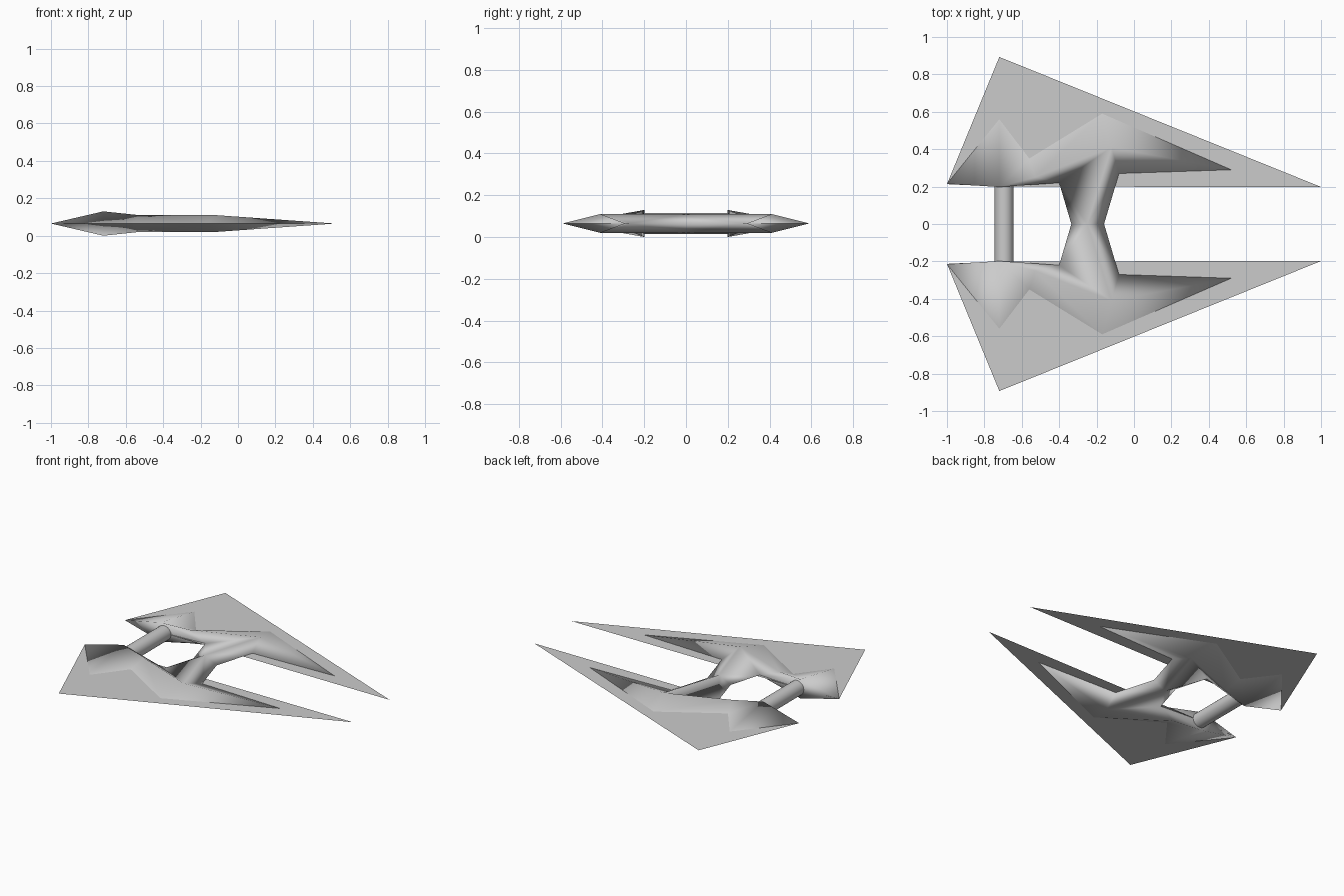
import bpy
import bmesh
import math

old = bpy.data.objects.get("Cube")
if old:
    bpy.data.objects.remove(old, do_unlink=True)

MID = 0.065  # height of the flat centre plane

grey = bpy.data.materials.new("hull grey")
grey.use_nodes = True
grey.diffuse_color = (0.6, 0.6, 0.6, 1)
grey.node_tree.nodes["Principled BSDF"].inputs["Base Color"].default_value = (0.6, 0.6, 0.6, 1)


def add_object(name, bm, mirror=True):
    mesh = bpy.data.meshes.new(name)
    bm.to_mesh(mesh)
    bm.free()
    mesh.materials.append(grey)
    obj = bpy.data.objects.new(name, mesh)
    bpy.context.collection.objects.link(obj)
    obj.location.z = MID
    if mirror:
        mod = obj.modifiers.new("mirror", 'MIRROR')
        mod.use_axis = (False, True, False)
        mod.merge_threshold = 0.0005
    return obj


# Hull: knife-edge outline on the centre plane, ridge points above and below
rim = {
    "nose": (-1.0, 0.215), "shoulder": (-0.72, 0.56), "notch": (-0.56, 0.35),
    "elbow": (-0.17, 0.59), "tail": (0.52, 0.29),
    "inner_front": (-0.40, 0.22), "inner_back": (-0.08, 0.27),
    "mid_front": (-0.335, 0.0), "mid_back": (-0.16, 0.0),
}
ridge = {
    "peak": (-0.72, 0.198, 0.065), "neck": (-0.53, 0.25, 0.045),
    "crest": (-0.12, 0.41, 0.045), "bridge": (-0.25, 0.0, 0.045),
}
panels = [
    "nose peak shoulder", "shoulder peak notch", "peak neck notch",
    "notch neck elbow", "neck crest elbow", "elbow crest tail",
    "tail crest inner_back", "inner_back crest bridge", "inner_back bridge mid_back",
    "inner_front crest neck", "inner_front bridge crest",
    "inner_front mid_front bridge", "peak inner_front neck",
]
bm = bmesh.new()
edge_verts = {k: bm.verts.new((x, y, 0)) for k, (x, y) in rim.items()}
sides = []
for s in (1, -1):
    v = dict(edge_verts)
    v.update({k: bm.verts.new((x, y, s * z)) for k, (x, y, z) in ridge.items()})
    sides.append(v)
    for p in panels:
        bm.faces.new([v[k] for k in p.split()])
# Upright inner wall below the peak
top, low = sides
for end in ("nose", "inner_front"):
    bm.faces.new((top["peak"], top[end], low["peak"]))
bmesh.ops.recalc_face_normals(bm, faces=bm.faces)
# The open half may have been turned inside out: the crest must face up
crest_up = sum(f.normal.z for f in top["crest"].link_faces)
if crest_up < 0:
    bmesh.ops.reverse_faces(bm, faces=bm.faces)
for f in bm.faces:
    f.smooth = True
outer = ["nose", "shoulder", "notch", "elbow", "tail"]
for a, b in zip(outer, outer[1:]):
    e = bm.edges.get((edge_verts[a], edge_verts[b]))
    if e:
        e.smooth = False
add_object("hull", bm)

# Thin flat wings
bm = bmesh.new()
outline = [(-1.0, 0.213), (-0.72, 0.2), (1.0, 0.198), (-0.72, 0.893)]
bm.faces.new([bm.verts.new((x, y, 0)) for x, y in outline])
add_object("wings", bm)

# Round cross bar joining the two front ends
bm = bmesh.new()
bmesh.ops.create_cone(bm, cap_ends=True, segments=24, radius1=0.05, radius2=0.05, depth=0.42)
for f in bm.faces:
    f.smooth = len(f.verts) == 4
bar = add_object("cross_bar", bm, mirror=False)
bar.rotation_euler.x = math.pi / 2
bar.location.x = -0.695
